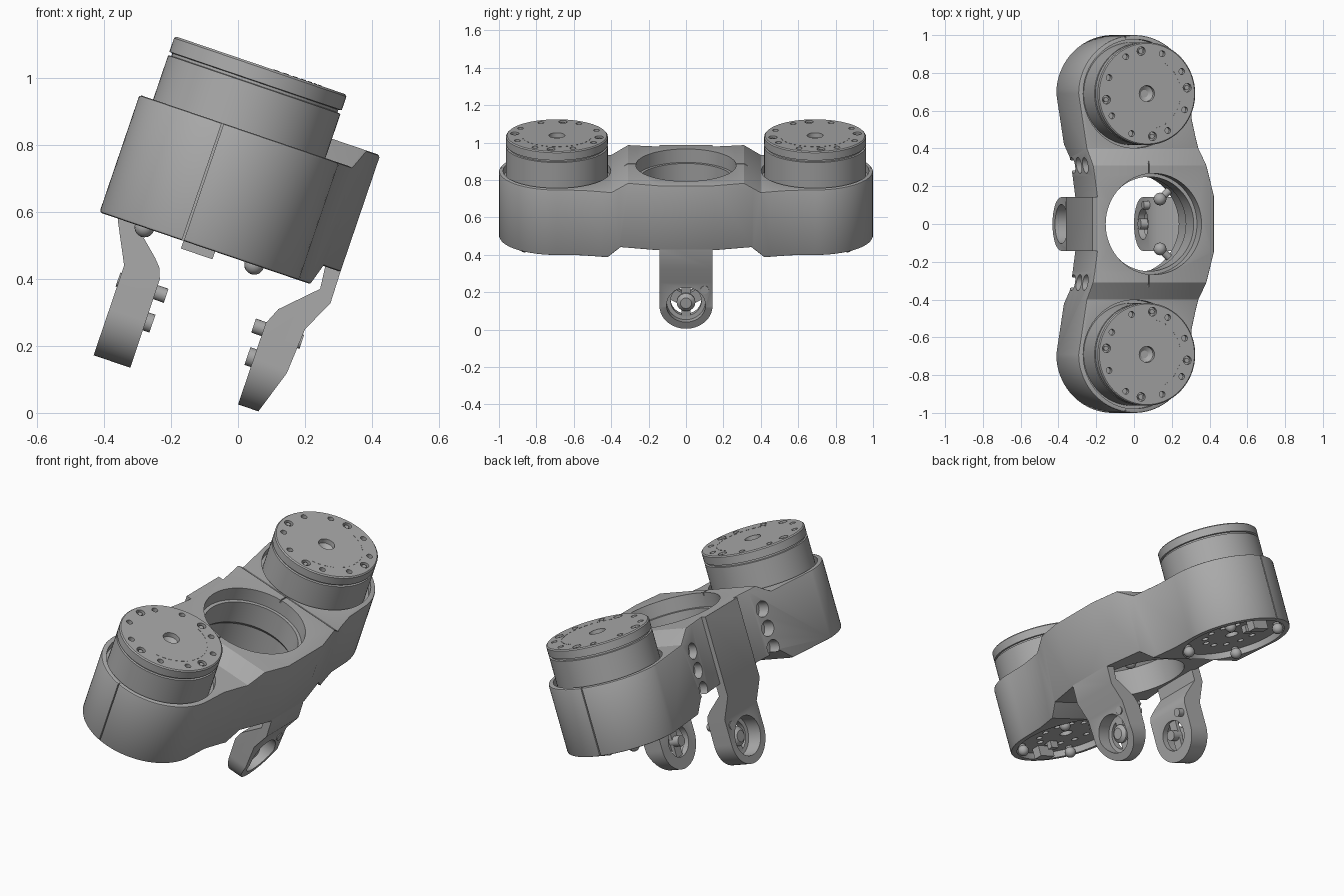
import bpy, bmesh
from math import radians, cos, sin, pi
from mathutils import Matrix, Vector

if "Cube" in bpy.data.objects:
    bpy.data.objects.remove(bpy.data.objects["Cube"])

TILT = Matrix.Rotation(radians(18.8), 4, 'Y')
MOTOR_U, MOTOR_Y, MID_U = -0.27, 0.69, -0.185

grey = bpy.data.materials.new("machined_grey")
grey.use_nodes = True
grey.diffuse_color = (0.4, 0.4, 0.4, 1)
grey.node_tree.nodes["Principled BSDF"].inputs["Base Color"].default_value = (0.4, 0.4, 0.4, 1)


def make(name, bm):
    bmesh.ops.recalc_face_normals(bm, faces=bm.faces)
    me = bpy.data.meshes.new(name)
    bm.to_mesh(me)
    bm.free()
    me.materials.append(grey)
    ob = bpy.data.objects.new(name, me)
    bpy.context.collection.objects.link(ob)
    return ob


def modify(ob, kind, **settings):
    """Add a modifier and bake it into the mesh."""
    mod = ob.modifiers.new(kind, kind)
    for key, value in settings.items():
        setattr(mod, key, value)
    bpy.context.view_layer.update()
    baked = bpy.data.meshes.new_from_object(ob.evaluated_get(bpy.context.evaluated_depsgraph_get()))
    ob.modifiers.clear()
    ob.data = baked


def combine(ob, bm, operation='DIFFERENCE'):
    tool = make("cutter", bm)
    modify(ob, 'BOOLEAN', object=tool, operation=operation, solver='EXACT')
    bpy.data.objects.remove(tool)


def finish(ob):
    ob.data.transform(TILT)
    for p in ob.data.polygons:
        p.use_smooth = True
    ob.data.set_sharp_from_angle(angle=radians(30))


def lathe(bm, profile, origin, axis=(0, 0, 1), seg=24):
    """Solid of revolution from (radius, height) pairs, capped at both ends."""
    m = Matrix.Translation(origin) @ Vector(axis).to_track_quat('Z', 'Y').to_matrix().to_4x4()
    rings = [[bm.verts.new(m @ Vector((r * cos(2 * pi * i / seg), r * sin(2 * pi * i / seg), h)))
              for i in range(seg)] for r, h in profile]
    for a, b in zip(rings, rings[1:]):
        for i in range(seg):
            j = (i + 1) % seg
            bm.faces.new((a[i], a[j], b[j], b[i]))
    bm.faces.new(rings[0])
    bm.faces.new(rings[-1])


def prism(bm, points, place, lo, hi):
    """Extrude a flat outline; place(a, b, t) puts it in space."""
    low, high = ([bm.verts.new(place(a, b, t)) for a, b in points] for t in (lo, hi))
    bm.faces.new(low)
    bm.faces.new(high)
    for i in range(len(points)):
        j = (i + 1) % len(points)
        bm.faces.new((low[i], low[j], high[j], high[i]))


def box(bm, centre, size, turn=0):
    m = Matrix.Translation(centre) @ Matrix.Rotation(turn, 4, 'Z') @ Matrix.Diagonal((*size, 1))
    bmesh.ops.create_cube(bm, size=1, matrix=m)


def ball(bm, centre, r):
    bmesh.ops.create_uvsphere(bm, u_segments=16, v_segments=10, radius=r,
                              matrix=Matrix.Translation(centre))


# Housing: plan outline crossed with side outline
half = [(0.154, 0.15), (0.10, 0.36), (0.075, 0.45), (0.05, 0.56)]
half += [(MOTOR_U + 0.315 * cos(a), MOTOR_Y + 0.31 * sin(a))
         for a in [pi * i / 40 for i in range(41)]]
half += [(-0.515, 0.25), (-0.5, 0.14)]
plan = half + [(u, -y) for u, y in reversed(half)]
side = [(0.31, 0.866), (0.40, 0.805), (1.1, 0.805), (1.1, 0.434), (0.42, 0.434), (0.35, 0.498)]
side += [(-y, w) for y, w in reversed(side)]

bm = bmesh.new()
prism(bm, plan, lambda a, b, t: (a, b, t), 0.3, 1.0)
housing = make("housing", bm)
bm = bmesh.new()
prism(bm, side, lambda a, b, t: (t, a, b), -1, 1)
combine(housing, bm, 'INTERSECT')
modify(housing, 'BEVEL', width=0.008, segments=2, limit_method='ANGLE', angle_limit=radians(50))

# Central bore with inner lip, motor pockets, cable holes and seam grooves
bm = bmesh.new()
lathe(bm, [(0.266, 0.3), (0.266, 0.64), (0.25, 0.66), (0.25, 0.79), (0.268, 0.79), (0.268, 1)],
      (MID_U, 0, 0), seg=72)
for s in (1, -1):
    lathe(bm, [(0.288, 0.765), (0.288, 0.9)], (MOTOR_U, s * MOTOR_Y, 0), seg=72)
    lathe(bm, [(0.28, 0.3), (0.28, 0.49)], (MOTOR_U, s * MOTOR_Y, 0), seg=72)
    for w in (0.53, 0.635, 0.74):
        lathe(bm, [(0.042, -0.08), (0.042, 0.05)], (-0.52, s * 0.31, w), (1, 0, 0))
combine(housing, bm)
bm = bmesh.new()
for s in (1, -1):
    box(bm, (-0.322, s, 0.65), (0.006, 0.03, 0.6))
    box(bm, (-0.21, s * 0.33, 0.87), (0.006, 0.13, 0.04))
combine(housing, bm)
finish(housing)

# Motors, one at each end
for s, label in ((1, "back"), (-1, "front")):
    mid = Vector((MOTOR_U, s * MOTOR_Y, 0))

    def spot(r, degrees, w):
        a = radians(degrees)
        return mid + Vector((r * cos(a), s * r * sin(a), w))

    bm = bmesh.new()
    lathe(bm, [(0.272, 0.7), (0.272, 0.944), (0.262, 0.946), (0.262, 0.954), (0.272, 0.956),
               (0.272, 0.999), (0.266, 1.005)], mid, seg=96)
    motor = make(label + "_motor", bm)
    bm = bmesh.new()
    lathe(bm, [(0.02, 0.965), (0.042, 0.98), (0.046, 1.1)], mid, seg=32)
    for q in range(4):
        lathe(bm, [(0.023, 0.98), (0.023, 1.1)], spot(0.228, 8 + 90 * q, 0), seg=16)
        for step in (23, 60):
            lathe(bm, [(0.016, 0.975), (0.016, 1.1)], spot(0.228, 8 + 90 * q + step, 0), seg=16)
    combine(motor, bm)
    finish(motor)

    bm = bmesh.new()
    for q in range(4):
        lathe(bm, [(0.014, 0.97), (0.014, 0.998)], spot(0.228, 8 + 90 * q, 0), seg=6)
    for i in range(16):
        d = -75 + 10 * i
        box(bm, spot(0.19, d, 1.005), (0.003, 0.018, 0.003), s * radians(d))
    finish(make(label + "_motor_screws", bm))

    # Motor underside: plate, rim, hub, ball studs and connector
    bm = bmesh.new()
    lathe(bm, [(0.278, 0.468), (0.278, 0.5)], mid, seg=72)
    plate = make(label + "_bottom_plate", bm)
    bm = bmesh.new()
    for i in range(12):
        lathe(bm, [(0.018, 0.4), (0.018, 0.485)], spot(0.15, 30 * i, 0), seg=16)
    lathe(bm, [(0.035, 0.4), (0.035, 0.49)], mid, seg=24)
    combine(plate, bm)
    finish(plate)
    bm = bmesh.new()
    for d in (-135, -45, 45, 135):
        ball(bm, spot(0.245, d, 0.435), 0.03)
        lathe(bm, [(0.018, 0.43), (0.018, 0.48)], spot(0.245, d, 0), seg=16)
    box(bm, spot(0.2, 90, 0.44), (0.10, 0.05, 0.06))
    box(bm, spot(0.12, 90, 0.45), (0.05, 0.03, 0.04))
    finish(make(label + "_bottom_fittings", bm))

# Hanging arms with a round eye
eye_w = 0.17
silhouette = [(0.142, 0.95), (-0.142, 0.95)]
silhouette += [(-0.142 * cos(a), eye_w - 0.146 * sin(a)) for a in [pi * i / 32 for i in range(33)]]
right_arm = [(-0.47, 0.864), (-0.526, 0.864), (-0.526, 0.43), (-0.464, 0.307), (-0.464, 0.02),
             (-0.348, 0.02), (-0.35, 0.303), (-0.362, 0.335), (-0.385, 0.36), (-0.47, 0.435)]
left_arm = [(0.10, 0.55), (0.153, 0.55), (0.156, 0.40), (0.109, 0.301), (0.10, 0.16), (0.055, 0.02),
            (-0.008, 0.02), (-0.008, 0.28), (0.014, 0.332), (0.113, 0.43)]
for label, outline, inner, out in (("right", right_arm, -0.348, -1), ("left", left_arm, -0.008, 1)):
    bm = bmesh.new()
    prism(bm, outline, lambda a, b, t: (a, t, b), -0.142, 0.142)
    arm = make(label + "_arm", bm)
    bm = bmesh.new()
    prism(bm, silhouette, lambda a, b, t: (t, a, b), -1, 1)
    combine(arm, bm, 'INTERSECT')
    bm = bmesh.new()
    lathe(bm, [(0.082, -0.1), (0.082, 0.035), (0.104, 0.037), (0.104, 0.2)],
          (inner, 0, eye_w), (out, 0, 0), seg=48)
    combine(arm, bm)
    finish(arm)

    # Pivot bolt on a bar across the eye, and a locating peg
    bm = bmesh.new()
    lathe(bm, [(0.028, -0.02), (0.028, 0.04), (0.05, 0.042), (0.05, 0.055), (0.03, 0.07)],
          (inner, 0, eye_w), (out, 0, 0))
    box(bm, (inner + out * 0.028, 0, eye_w), (0.02, 0.05, 0.17))
    lathe(bm, [(0.022, -0.032), (0.022, 0.12)], (inner, 0.1, 0.262), (out, 0, 0), seg=20)
    finish(make(label + "_arm_bolt", bm))

# Radial screws in the bore
bm = bmesh.new()
for s in (1, -1):
    axis = Vector((0.75, s * 0.66, 0))
    base = Vector((MID_U, 0, 0.53)) + axis * 0.2
    ball(bm, base, 0.034)
    lathe(bm, [(0.02, 0), (0.02, 0.09)], base, axis, seg=16)
finish(make("bore_screws", bm))
